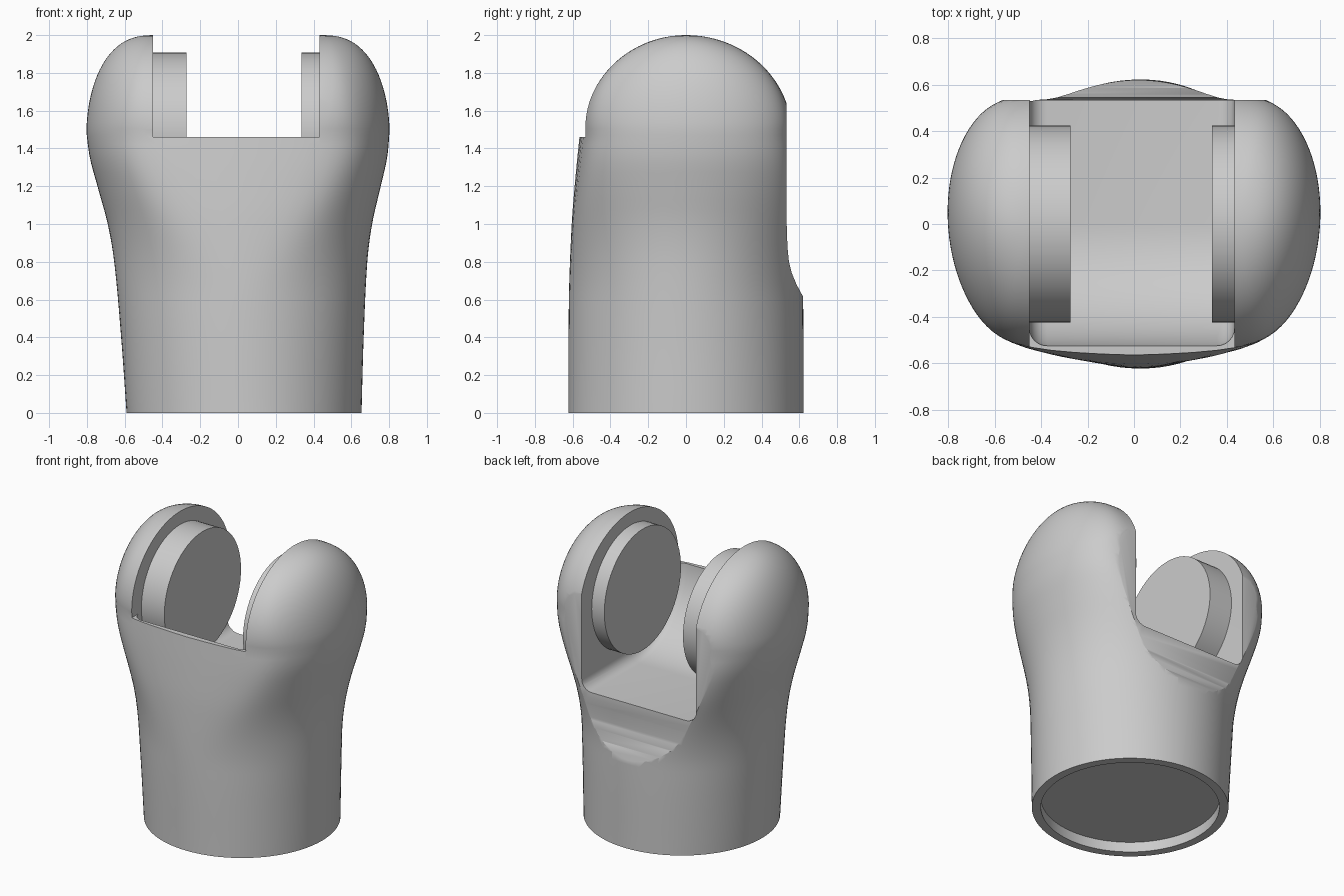
import bpy, bmesh
from math import sin, cos, pi, tanh

cube = bpy.data.objects.get("Cube")
if cube:
    bpy.data.objects.remove(cube)

grey = bpy.data.materials.new("plain grey")
grey.use_nodes = True
grey.diffuse_color = (0.6, 0.6, 0.6, 1)
grey.node_tree.nodes["Principled BSDF"].inputs["Base Color"].default_value = (0.6, 0.6, 0.6, 1)


def make_object(name, bm):
    bmesh.ops.recalc_face_normals(bm, faces=bm.faces)
    mesh = bpy.data.meshes.new(name)
    bm.to_mesh(mesh)
    bm.free()
    mesh.materials.append(grey)
    obj = bpy.data.objects.new(name, mesh)
    bpy.context.collection.objects.link(obj)
    return obj


def loft(name, rings):
    """Skin a list of equal-length point rings and cap both ends."""
    bm = bmesh.new()
    rows = [[bm.verts.new(p) for p in ring] for ring in rings]
    for low, high in zip(rows, rows[1:]):
        for i in range(len(low)):
            j = (i + 1) % len(low)
            bm.faces.new((low[i], low[j], high[j], high[i]))
    bm.faces.new(rows[0][::-1])
    bm.faces.new(rows[-1])
    return make_object(name, bm)


def prism(name, profile, x0, x1):
    """Extrude a (y, z) profile along x."""
    return loft(name, [[(x, y, z) for y, z in profile] for x in (x0, x1)])


def arc(cy, cz, r, a0, a1, n):
    return [(cy + r * cos(a0 + (a1 - a0) * i / n), cz + r * sin(a0 + (a1 - a0) * i / n))
            for i in range(n + 1)]


def section(z, width, depth, mid=0.0, cx=0.0, lean=0.0, spread=4.0):
    """Ellipse with its halves pushed apart by mid and its ends swept back by lean."""
    ring = []
    for i in range(96):
        t = 2 * pi * i / 96
        c = cos(t)
        ring.append((cx + (width - mid) * c + mid * tanh(spread * c),
                     depth * sin(t) + lean * abs(c), z))
    return ring


def interpolate(keys, z):
    """Smooth curve through (z, value) keys."""
    k = max(i for i in range(len(keys) - 1) if keys[i][0] <= z)
    slope = lambda i: ((keys[min(i + 1, len(keys) - 1)][1] - keys[max(i - 1, 0)][1])
                       / (keys[min(i + 1, len(keys) - 1)][0] - keys[max(i - 1, 0)][0]))
    (z0, v0), (z1, v1) = keys[k], keys[k + 1]
    h = z1 - z0
    t = (z - z0) / h
    return ((2*t**3 - 3*t**2 + 1) * v0 + (t**3 - 2*t**2 + t) * h * slope(k)
            + (3*t**2 - 2*t**3) * v1 + (t**3 - t**2) * h * slope(k + 1))


# Body: round foot flaring into a wide, domed fork
WIDTH = [(0, 0.622), (0.4, 0.642), (0.8, 0.67), (1.0, 0.70), (1.2, 0.75), (1.35, 0.787), (1.5, 0.804)]
DEPTH = [(0, 0.622), (0.6, 0.62), (1.0, 0.605), (1.25, 0.585), (1.5, 0.56)]
SPLIT, LEAN, BASE = 0.44, 0.05, 1.47
rings = []
for i in range(31):
    z = BASE * i / 30
    s = min(max((z - 0.6) / (BASE - 0.6), 0), 1)
    s = s * s * (3 - 2 * s)
    rings.append(section(z, interpolate(WIDTH, z), interpolate(DEPTH, z), SPLIT * s,
                         0.032 * (1 - z / BASE), LEAN * s))
top_depth = interpolate(DEPTH, BASE)
for i in range(1, 25):
    t = pi / 2 * i / 24.3
    rings.append(section(BASE + 0.53 * sin(t), SPLIT + 0.363 * cos(t) ** 0.78, top_depth * cos(t),
                         SPLIT, 0, LEAN * cos(t), 4 + 6 * sin(t)))
body = loft("forked_body", rings)

# Slot: curved front, flat floor running out at the back, filleted sides
X0, X1 = -0.45, 0.432
slot = prism("slot_cutter", [(-0.525, 2.2)] + arc(0, 1.49, 0.525, pi, 1.5 * pi, 24)
             + [(0.8, 0.965), (0.8, 2.2)], X0, X1)
bm = bmesh.new()
bm.from_mesh(slot.data)
rim = []
for e in bm.edges:
    a, b = (v.co for v in e.verts)
    if abs(a.x - b.x) < 1e-4 and min(a.y, b.y) < 0.7 and min(a.z, b.z) < 2.1:
        rim.append(e)
bmesh.ops.bevel(bm, geom=rim, offset=0.075, segments=6, profile=0.5, affect='EDGES')
bm.to_mesh(slot.data)
bm.free()

# Open mouth above the front wall
mouth = prism("mouth_cutter", [(-0.9, 1.46), (0.9, 1.46), (0.9, 2.3), (-0.9, 2.3)], X0, X1)

# Flattened back with a curved run-out
back = prism("back_cutter", [(0.533, 2.2), (0.533, 1.0), (0.537, 0.88), (0.545, 0.8), (0.56, 0.74),
                             (0.585, 0.68), (0.62, 0.615), (0.64, 0.58), (0.9, 0.58), (0.9, 2.2)], -1, 1)

# Shallow socket under the foot
socket = loft("socket_cutter", [section(z, 0.565, 0.565, cx=0.032) for z in (-0.1, 0.07)])

bpy.context.view_layer.objects.active = body
for cutter in (back, slot, mouth, socket):
    mod = body.modifiers.new(cutter.name, 'BOOLEAN')
    mod.operation = 'DIFFERENCE'
    mod.solver = 'EXACT'
    mod.object = cutter
    bpy.ops.object.modifier_apply(modifier=mod.name)
    bpy.data.objects.remove(cutter)

# Pivot discs on the inner walls
disc = arc(0, 1.485, 0.423, 0, 2 * pi * 63 / 64, 63)
parts = [body,
         prism("right_pivot_disc", disc, X0 - 0.02, -0.273),
         prism("left_pivot_disc", disc, 0.335, X1 + 0.02)]

bpy.ops.object.select_all(action='DESELECT')
for obj in parts:
    obj.select_set(True)
bpy.context.view_layer.objects.active = body
bpy.ops.object.shade_smooth_by_angle(angle=0.55)
